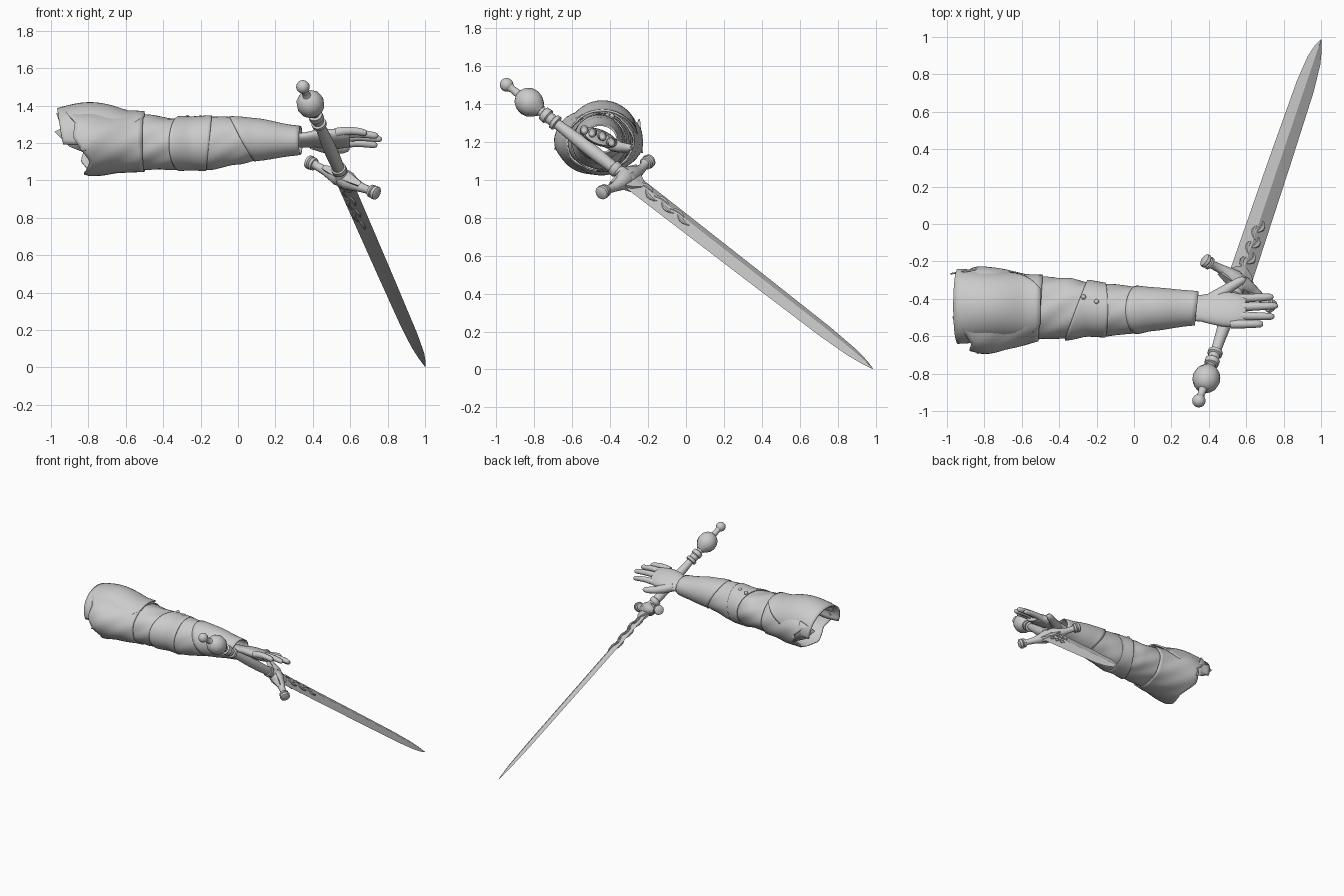
import bpy, bmesh, math
from mathutils import Vector as V
from math import sin, cos, pi, radians

if "Cube" in bpy.data.objects:
    bpy.data.objects.remove(bpy.data.objects["Cube"], do_unlink=True)

grey = bpy.data.materials.new("plain_grey")
grey.use_nodes = True
GREY = (0.6, 0.6, 0.6, 1)
grey.diffuse_color = GREY
grey.node_tree.nodes["Principled BSDF"].inputs["Base Color"].default_value = GREY


def finish(name, bm, angle=40):
    bmesh.ops.recalc_face_normals(bm, faces=bm.faces)
    me = bpy.data.meshes.new(name)
    bm.to_mesh(me)
    bm.free()
    me.materials.append(grey)
    me.polygons.foreach_set("use_smooth", [True] * len(me.polygons))
    me.set_sharp_from_angle(angle=radians(angle))
    ob = bpy.data.objects.new(name, me)
    bpy.context.scene.collection.objects.link(ob)
    return ob


def loft(name, rings, closed=True, caps=True, angle=40):
    bm = bmesh.new()
    rows = [[bm.verts.new(p) for p in r] for r in rings]
    n = len(rows[0])
    for a, b in zip(rows, rows[1:]):
        for j in range(n if closed else n - 1):
            k = (j + 1) % n
            bm.faces.new((a[j], a[k], b[k], b[j]))
    if caps:
        bm.faces.new(rows[0])
        bm.faces.new(rows[-1])
    return finish(name, bm, angle)


def tube(name, path, radii, sides=14, side=V((0, 1, 0)), flat=1, angle=40):
    """Tube along a path; flat scales the radius across the side direction."""
    rings = []
    for i, p in enumerate(path):
        t = (path[min(i + 1, len(path) - 1)] - path[max(i - 1, 0)]).normalized()
        u = (side - t * side.dot(t)).normalized()
        v = t.cross(u)
        rings.append([p + radii[i] * (u * cos(2 * pi * j / sides) + v * flat * sin(2 * pi * j / sides))
                      for j in range(sides)])
    return loft(name, rings, angle=angle)


def ball(name, centre, r, seg=16):
    bm = bmesh.new()
    bmesh.ops.create_uvsphere(bm, u_segments=seg, v_segments=seg // 2 + 2, radius=r)
    bmesh.ops.translate(bm, verts=bm.verts, vec=centre)
    return finish(name, bm)


# Arm silhouette: x, back y, front y, top z, bottom z
ARM = [(-.98, -.25, -.66, 1.37, 1.05), (-.8, -.235, -.685, 1.37, 1.035),
       (-.5, -.285, -.62, 1.35, 1.055), (-.35, -.29, -.61, 1.335, 1.06),
       (-.25, -.31, -.59, 1.33, 1.065), (-.15, -.325, -.595, 1.335, 1.06),
       (0, -.34, -.58, 1.33, 1.09), (.1, -.35, -.56, 1.32, 1.115),
       (.3, -.367, -.533, 1.283, 1.143), (.37, -.375, -.525, 1.275, 1.155)]


def section(x, a, off):
    """Point on the arm surface at station x and angle a (0 = back, 90 = top)."""
    i = 0
    while i < len(ARM) - 2 and x > ARM[i + 1][0]:
        i += 1
    p, q = ARM[i], ARM[i + 1]
    f = min(max((x - p[0]) / (q[0] - p[0]), 0), 1)
    f = f * f * (3 - 2 * f) * .5 + f * .5
    yb, yf, zt, zb = [m + (n - m) * f for m, n in zip(p[1:], q[1:])]
    return V((x, (yb + yf) / 2 + ((yb - yf) / 2 + off) * cos(a),
              (zt + zb) / 2 + ((zt - zb) / 2 + off) * sin(a)))


def shell(name, left, right, off, rows=14, n=48, wrinkle=0):
    rings = []
    for i in range(rows + 1):
        ring = []
        for j in range(n):
            a = 2 * pi * j / n
            x = left(a) + (right(a) - left(a)) * i / rows
            ring.append(section(x, a, off + wrinkle * sin(5 * a + 9 * x) * sin(23 * x + 2 * a)))
        rings.append(ring)
    ob = loft(name, rings, caps=False)
    s = ob.modifiers.new("thickness", "SOLIDIFY")
    s.thickness, s.offset = .008, 0
    return ob


# Torn sleeve and the layered arm pieces
def torn(a):
    jag = abs((a * 5 / pi) % 2 - 1)
    return -.84 - .07 * max(sin(a), 0) ** .5 + .04 * max(-sin(a), 0) + .05 * (jag - .5)


shell("upper_sleeve", torn, lambda a: -.5 + .012 * cos(a), .006, wrinkle=.005)
shell("upper_arm", lambda a: -.53, lambda a: -.24, -.004, wrinkle=.006)
shell("elbow_guard", lambda a: -.31 + .06 * cos(a), lambda a: -.155 + .015 * sin(a), .008)
shell("lower_sleeve", lambda a: -.18, lambda a: .11, .002, wrinkle=.003)
shell("forearm_guard", lambda a: .02 - .065 * sin(a), lambda a: .335 + .01 * cos(a), .008)
for i, (x, y) in enumerate([(-.27, -.39), (-.2, -.415)]):
    ball(f"rivet_{i}", (x, y, 1.335), .014, 10)

# Shoulder plate: a dome whose sides sweep back from a rounded point
rings = []
for i in range(17):
    u = i / 16
    x = -.965 + .465 * u
    half = radians(102) * (1 - u ** 3 * .68)
    top = 1.38 + .038 * sin(pi * min(u * 1.25, 1)) - .015 * u
    ring = []
    for j in range(25):
        k = j / 12 - 1
        a = pi / 2 + k * half
        ring.append(V((x + .03 * k * k * (1 - u), -.44 + (.195 - .025 * u) * cos(a), 1.225 + (top - 1.225) * sin(a))))
    rings.append(ring)
plate = loft("shoulder_plate", rings, closed=False, caps=False)
m = plate.modifiers.new("thickness", "SOLIDIFY")
m.thickness, m.offset = .012, 0

# Ragged flaps hanging from the shoulder end
for name, pts in {"back_flap": [(-.86, -.25, 1.32), (-.98, -.27, 1.26), (-.9, -.26, 1.18), (-.8, -.235, 1.14)],
                  "front_flap": [(-.8, -.66, 1.27), (-.88, -.61, 1.24), (-.84, -.695, 1.16), (-.75, -.68, 1.17)],
                  "top_flap": [(-.85, -.4, 1.39), (-.97, -.5, 1.36), (-.95, -.56, 1.3), (-.85, -.6, 1.31)]}.items():
    bm = bmesh.new()
    bm.faces.new([bm.verts.new(p) for p in pts])
    f = finish(name, bm).modifiers.new("thickness", "SOLIDIFY")
    f.thickness = .008

# Open hand, rolled so the thumb side sits lower
across = V((0, .93, -.37))
tube("palm", [V(p) for p in [(.3, -.45, 1.213), (.36, -.45, 1.215), (.42, -.452, 1.222), (.48, -.455, 1.222),
                             (.54, -.46, 1.222), (.58, -.462, 1.222), (.6, -.462, 1.222)]],
     [.072, .076, .09, .1, .098, .09, .075], 24, across, .42, 60)
FINGERS = {"little": (-.535, 1.255, .69, -.535), "ring": (-.49, 1.24, .75, -.495),
           "middle": (-.445, 1.222, .77, -.437), "index": (-.4, 1.19, .745, -.39)}
for name, (y, z, tip, ytip) in FINGERS.items():
    a, b = V((.52, y, z)), V((tip, ytip, z - .004))
    path = [a.lerp(b, f) + V((0, 0, .012 * sin(pi * f))) for f in (0, .25, .5, .75, .92, .98, 1)]
    tube(name + "_finger", path, [.025, .024, .022, .02, .018, .012, .004])
tube("thumb", [V(p) for p in [(.4, -.41, 1.2), (.46, -.375, 1.18), (.51, -.34, 1.17), (.56, -.31, 1.168),
                              (.585, -.297, 1.17), (.595, -.292, 1.17)]], [.035, .034, .028, .024, .018, .005])

# Sword axes: along, across the blade, and out of its flat
START, TIP = V((.347, -.945, 1.5)), V((1, .985, .004))
along = (TIP - START).normalized()
LENGTH = (TIP - START).length
wide = V((.35, -.24, -.165))
wide = (wide - along * wide.dot(along)).normalized()
out = along.cross(wide)


def at(s, w=0, o=0):
    return START + along * s + wide * w + out * o


def turned(name, profile, sides=20, angle=40):
    return tube(name, [at(s) for s, r in profile], [r for s, r in profile], sides, wide, angle=angle)


# Hilt
ball("pommel_tip", at(0), .036)
turned("pommel_neck", [(.02, .026), (.04, .019), (.08, .022), (.1, .04)])
turned("pommel", [(.08, .022), (.095, .05), (.125, .07), (.16, .075), (.19, .068), (.215, .05), (.235, .03)], 12, 30)
turned("upper_collar", [(.22, .028), (.25, .025), (.255, .038), (.285, .04), (.292, .032), (.32, .03), (.326, .04),
                        (.345, .04), (.35, .03)])
turned("grip", [(.34, .026), (.42, .03), (.52, .035), (.62, .036), (.7, .033), (.78, .03)])
turned("lower_collar", [(.73, .03), (.735, .04), (.76, .041), (.77, .034), (.8, .044), (.84, .05), (.87, .03)])

# Cross guard: mirrored arms with flared end knobs
for side, label in ((-1, "right"), (1, "left")):
    arm = [(0, .05), (.04, .05), (.08, .036), (.13, .025), (.18, .022), (.2, .028)]
    tube(label + "_guard_arm", [at(.82 + .015 * sin(w * 16), side * w) for w, r in arm], [r for w, r in arm], 14, out)
    knob = [(.19, .02), (.196, .034), (.21, .036), (.215, .03), (.222, .038), (.238, .036), (.246, .022)]
    tube(label + "_guard_knob", [at(.82, side * w) for w, r in knob], [r for w, r in knob], 16, out)
    bm = bmesh.new()
    for p in [at(.8, side * .13, .012), at(.8, side * .13, -.012), at(.9, side * .05, .02), at(.9, side * .05, -.02),
              at(.78, 0, .035), at(.78, 0, -.035), at(.93, 0, .02), at(.93, 0, -.02)]:
        bm.verts.new(p)
    bmesh.ops.convex_hull(bm, input=bm.verts)
    finish(label + "_guard_web", bm, 25)

# Blade with a raised central ridge
loft("blade", [[at(s, w), at(s, w * .12, t), at(s, -w), at(s, -w * .12, -t)]
               for s, w, t in [(.83, .074, .018), (1.1, .072, .018), (1.7, .066, .016), (2.2, .058, .014),
                               (2.38, .044, .011), (2.47, .024, .007), (LENGTH, .002, .002)]], angle=10)

# Leaf scrollwork on both faces of the blade base
for face in (1, -1):
    for i in range(6):
        w = (1 if i % 2 else -1) * .034 * (1 - i * .07)
        s = .9 + .055 * i
        path = [at(s + .09 * f, w * sin(pi * f * .85), face * .016) for f in (0, .2, .4, .6, .8, 1)]
        tube(f"leaf_{i}_{'front' if face > 0 else 'back'}", path, [.004, .01, .014, .012, .008, .002], 8, wide, .6)
